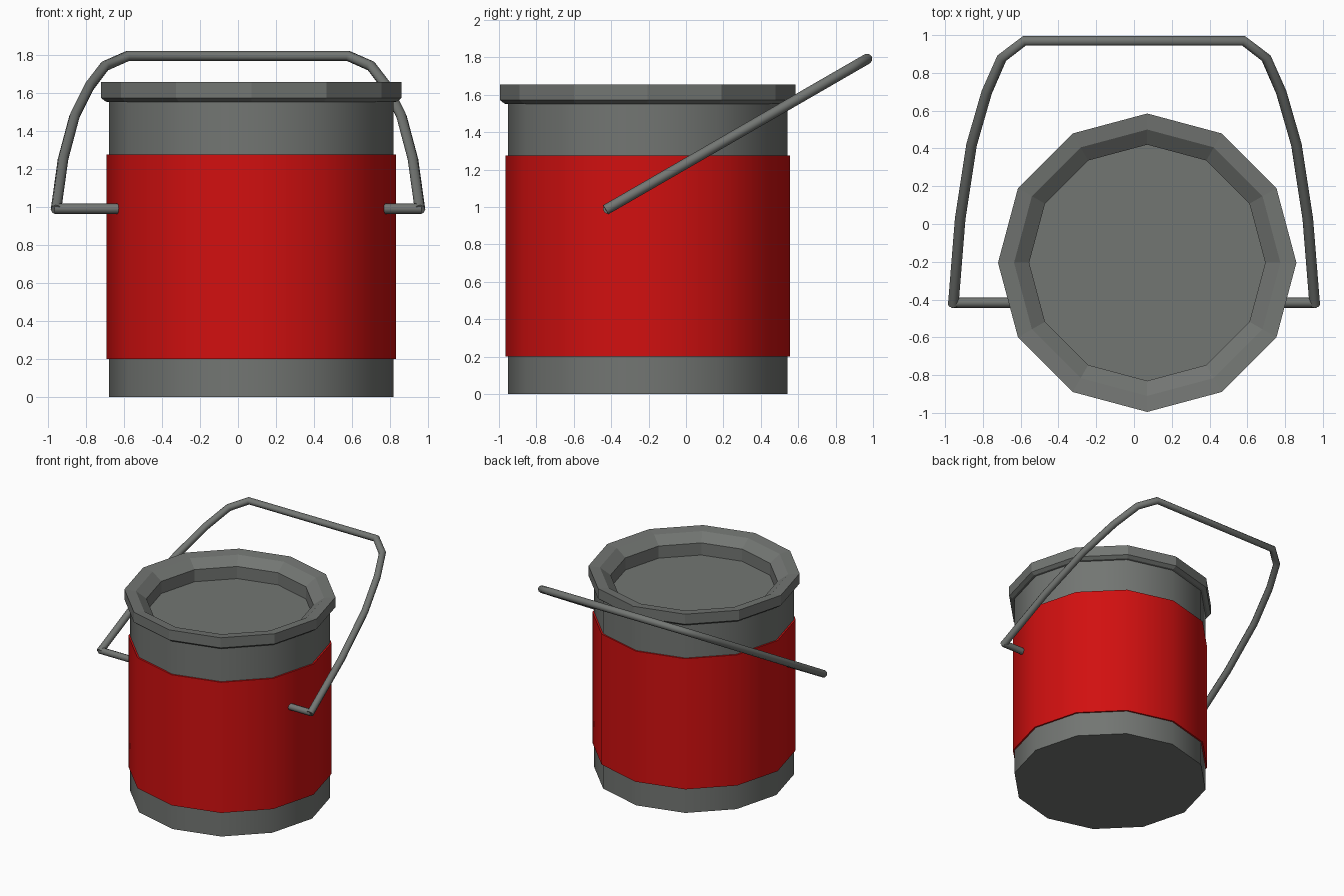
import bpy, bmesh, math

if "Cube" in bpy.data.objects:
    bpy.data.objects.remove(bpy.data.objects["Cube"])

CX, CY, SIDES = 0.07, -0.205, 12


def material(name, rgb):
    m = bpy.data.materials.new(name)
    m.diffuse_color = (*rgb, 1)
    m.use_nodes = True
    m.node_tree.nodes["Principled BSDF"].inputs["Base Color"].default_value = m.diffuse_color
    return m


grey = material("grey metal", (0.17, 0.18, 0.17))
red = material("red label", (0.64, 0.005, 0.005))


def lathe(name, profile, mat, smooth):
    """Spin an (r, z) profile round the can axis; r = 0 closes with a flat cap."""
    bm = bmesh.new()
    rings = []
    for r, z in profile:
        rings.append([bm.verts.new((r * math.cos(a), r * math.sin(a), z))
                      for a in (2 * math.pi * i / SIDES for i in range(SIDES))])
    for lo, hi in zip(rings, rings[1:]):
        for i in range(SIDES):
            j = (i + 1) % SIDES
            bm.faces.new((lo[i], lo[j], hi[j], hi[i]))
    bm.faces.new(rings[0][::-1])
    bm.faces.new(rings[-1])
    bmesh.ops.recalc_face_normals(bm, faces=bm.faces)
    me = bpy.data.meshes.new(name)
    bm.to_mesh(me)
    bm.free()
    ob = bpy.data.objects.new(name, me)
    ob.location = (CX, CY, 0)
    me.materials.append(mat)
    bpy.context.collection.objects.link(ob)
    if smooth:
        bpy.ops.object.select_all(action='DESELECT')
        ob.select_set(True)
        bpy.context.view_layer.objects.active = ob
        bpy.ops.object.shade_smooth_by_angle(angle=math.radians(40))
    return ob


def tube(name, points, radius, mat):
    """Round eight-sided rod along a polyline."""
    cu = bpy.data.curves.new(name, 'CURVE')
    cu.dimensions = '3D'
    cu.bevel_depth = radius
    cu.bevel_resolution = 2
    cu.use_fill_caps = True
    sp = cu.splines.new('POLY')
    sp.points.add(len(points) - 1)
    for p, co in zip(sp.points, points):
        p.co = (*co, 1)
    sp.use_smooth = True
    cu.materials.append(mat)
    ob = bpy.data.objects.new(name, cu)
    bpy.context.collection.objects.link(ob)


# Can body, label band and rolled rim with recessed lid
lathe("can_body", [(0.748, 0), (0.748, 1.48)], grey, True)
bpy.data.objects["can_body"].data.update()
lathe("can_label", [(0.761, 0.2), (0.761, 1.275)], red, True)
lathe("can_rim_and_lid", [(0.748, 1.475), (0.748, 1.55), (0.765, 1.553), (0.79, 1.572),
                          (0.79, 1.655), (0.705, 1.645), (0.625, 1.585),
                          (0.625, 1.485)], grey, False)
# smooth the short collar of the rim so it matches the body
rim = bpy.data.objects["can_rim_and_lid"].data
for p in rim.polygons:
    p.use_smooth = 1.48 < p.center.z < 1.53 and abs(p.normal.z) < 0.1 and p.center.xy.length > 0.7

# Wire handle: half profile in (x, z), mirrored and leaned back
half = [(0.957, 0.985), (0.92, 1.25), (0.86, 1.475), (0.78, 1.635), (0.70, 1.74), (0.58, 1.793)]
lean = lambda z: -0.43 + (z - 0.985) * 1.4 / 0.808
path = [(-x, lean(z), z) for x, z in half] + [(x, lean(z), z) for x, z in half[::-1]]
tube("handle", path, 0.028, grey)

# Pivot pins that enter the can sides
for side, inner in (("left", -0.60), ("right", 0.74)):
    outer = math.copysign(0.965, inner)
    tube("handle_pin_" + side, [(inner, -0.417, 0.99), (outer, -0.417, 0.99)], 0.027, grey)
